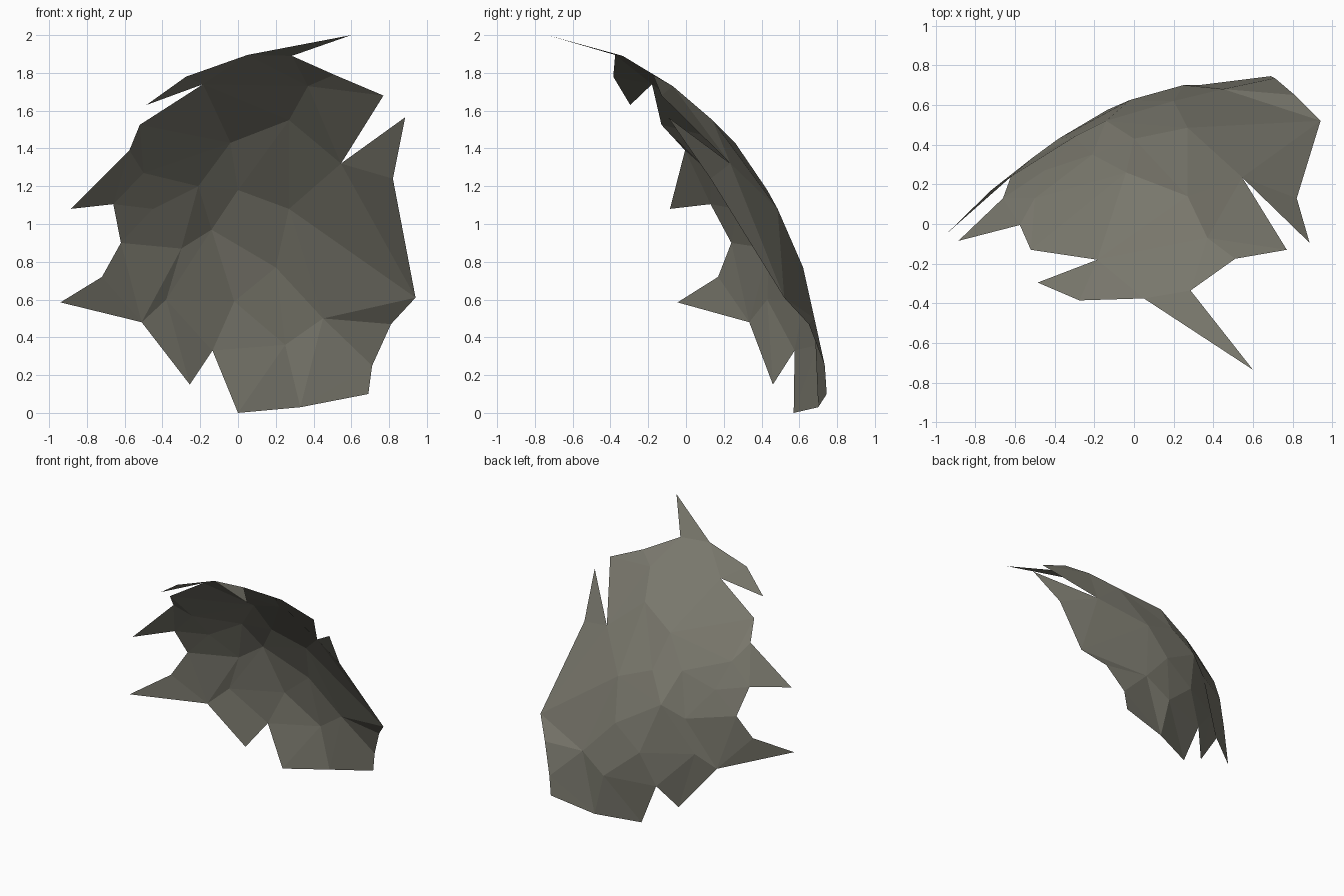
import bpy, bmesh
from mathutils import Vector
from mathutils.geometry import delaunay_2d_cdt

# Jagged rim of the shard, anticlockwise from the lowest corner
RIM = [(0, .57, 0), (.33, .70, .03), (.69, .745, .10), (.71, .735, .25),
       (.81, .65, .47), (.94, .52, .61), (.82, .13, 1.24), (.885, -.095, 1.565),
       (.545, .235, 1.32), (.77, -.13, 1.68), (.51, -.175, 1.79), (.285, -.335, 1.89),
       (.60, -.735, 2.0), (.05, -.375, 1.895), (-.275, -.385, 1.78), (-.485, -.295, 1.63),
       (-.185, -.18, 1.74), (-.52, -.13, 1.525), (-.575, -.005, 1.39), (-.885, -.085, 1.08),
       (-.66, .13, 1.105), (-.62, .24, .90), (-.72, .17, .72), (-.94, -.045, .585),
       (-.51, .335, .48), (-.255, .46, .15), (-.135, .575, .33)]

# Bulge points that give the shell its faceted curve
BULGE = [(.25, .70, .36), (-.02, .625, .59), (-.38, .43, .60), (.20, .62, .77),
         (.45, .68, .50), (.27, .485, 1.08), (0, .43, 1.18), (-.14, .52, .97),
         (-.04, .26, 1.43), (-.30, .44, .87), (-.21, .35, 1.20), (-.45, .27, 1.08),
         (-.50, .13, 1.27), (.27, .14, 1.55), (.37, -.07, 1.73)]

# Triangulate in a plane tilted to face the shell
points = [Vector(p) for p in RIM + BULGE]
flat = [Vector((p.x, (p.z - p.y) * .7071)) for p in points]
_, _, tris, source, _, _ = delaunay_2d_cdt(flat, [], [list(range(len(RIM)))], 1, 1e-5)

bm = bmesh.new()
verts = [bm.verts.new(p) for p in points]
for tri in tris:
    face = bm.faces.new([verts[source[i][0]] for i in tri])
    face.normal_update()
    if face.normal.y + face.normal.z < 0:
        face.normal_flip()

mesh = bpy.data.meshes.new("shell_shard")
bm.to_mesh(mesh)
bm.free()

# One dull olive grey
mat = bpy.data.materials.new("olive_grey")
mat.diffuse_color = (.19, .185, .15, 1)
mesh.materials.append(mat)
bpy.context.collection.objects.link(bpy.data.objects.new("shell_shard", mesh))
